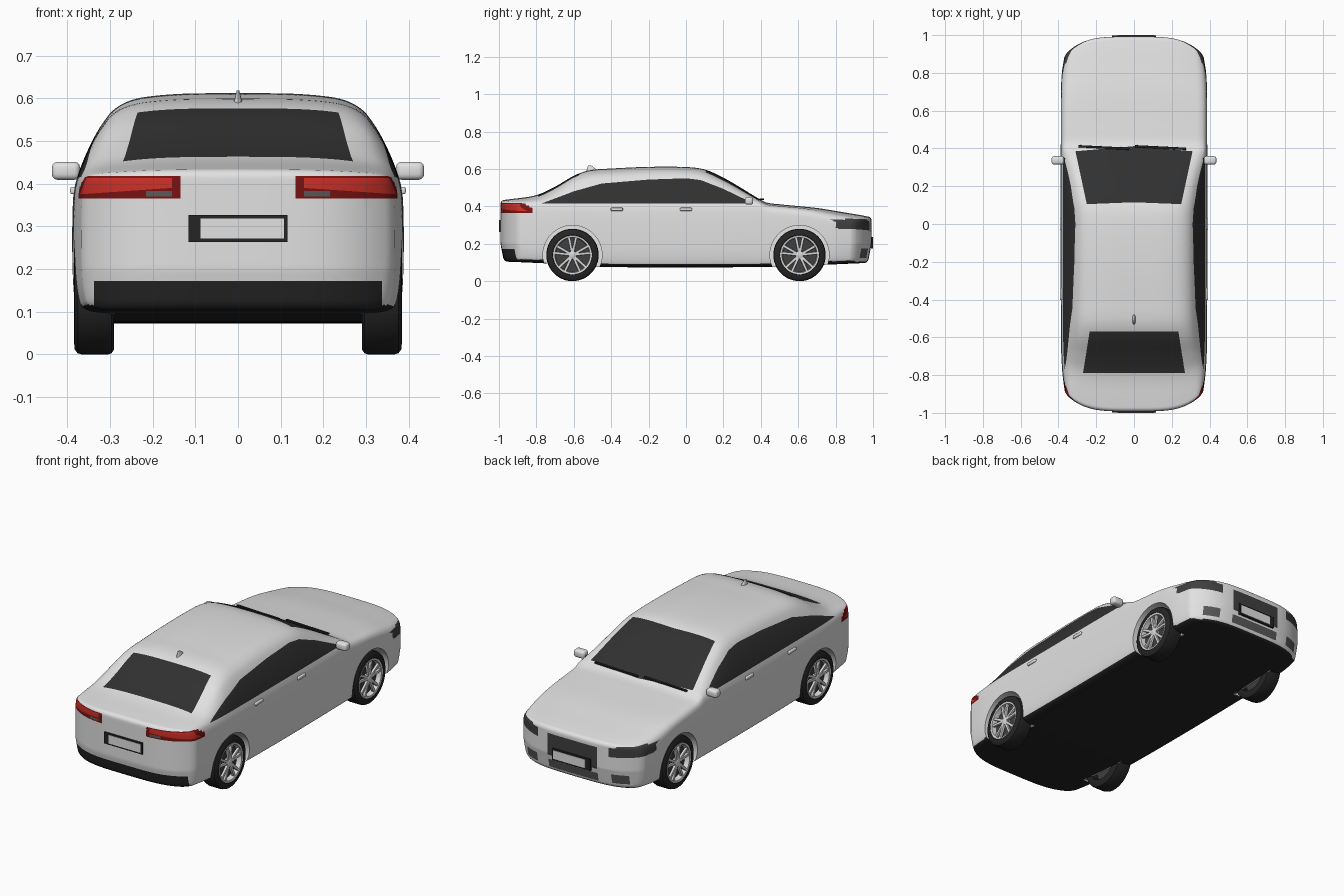
import bpy, bmesh, math
from mathutils import Vector, Matrix

if "Cube" in bpy.data.objects:
    bpy.data.objects.remove(bpy.data.objects["Cube"])


def material(name, r, g, b):
    m = bpy.data.materials.new(name)
    m.use_nodes = True
    m.diffuse_color = (r, g, b, 1)
    node = next(n for n in m.node_tree.nodes if n.type == 'BSDF_PRINCIPLED')
    node.inputs["Base Color"].default_value = (r, g, b, 1)
    node.inputs["Roughness"].default_value = 0.6
    return m


PAINT = material("silver_white_paint", .76, .76, .76)
GLASS = material("dark_glass", .03, .03, .03)
BLACK = material("black_trim", .018, .018, .018)
RED = material("bright_red_lens", .62, .03, .02)
DARK_RED = material("dark_red_lens", .19, .006, .006)
LAMP = material("dark_grey_lamp", .05, .05, .05)
GREY = material("mid_grey_mesh", .1, .1, .1)
WHITE = material("white", .95, .95, .95)
ALLOY = material("alloy", .7, .7, .7)
SLOTS = [PAINT, GLASS, BLACK, RED, DARK_RED, LAMP, GREY, WHITE]


def finish(name, bm, mats, angle=35):
    me = bpy.data.meshes.new(name)
    bm.to_mesh(me)
    bm.free()
    for m in mats:
        me.materials.append(m)
    ob = bpy.data.objects.new(name, me)
    bpy.context.collection.objects.link(ob)
    smooth(ob, angle)
    return ob


def smooth(ob, angle=35):
    bpy.ops.object.select_all(action='DESELECT')
    ob.select_set(True)
    bpy.context.view_layer.objects.active = ob
    bpy.ops.object.shade_smooth_by_angle(angle=math.radians(angle))


def box(name, centre, size, mat, bevel=0.0, rot=None):
    bm = bmesh.new()
    bmesh.ops.create_cube(bm, size=1)
    bmesh.ops.scale(bm, vec=size, verts=bm.verts)
    if bevel:
        bmesh.ops.bevel(bm, geom=bm.edges[:], offset=bevel, segments=3,
                        affect='EDGES', profile=0.5)
    if rot:
        bmesh.ops.rotate(bm, matrix=rot, verts=bm.verts)
    bmesh.ops.translate(bm, vec=centre, verts=bm.verts)
    return finish(name, bm, [mat])


def lathe(name, profile, side, centre, mat, closed=True):
    """Spin (x, radius) pairs around the x axis."""
    bm = bmesh.new()
    n = 48
    rings = [[bm.verts.new((side * x, centre[0] + r * math.cos(math.tau * i / n),
                            centre[1] + r * math.sin(math.tau * i / n)))
              for i in range(n)] for x, r in profile]
    pairs = list(zip(rings, rings[1:])) + ([(rings[-1], rings[0])] if closed else [])
    for a, b in pairs:
        for i in range(n):
            bm.faces.new((a[i], a[(i + 1) % n], b[(i + 1) % n], b[i]))
    if not closed:
        bm.faces.new(rings[0])
        bm.faces.new(rings[-1])
    bmesh.ops.recalc_face_normals(bm, faces=bm.faces)
    return finish(name, bm, [mat])


def curve(table, y):
    """Smooth interpolation through a table of (y, value)."""
    y = max(table[0][0], min(table[-1][0], y))
    k = max(i for i in range(len(table) - 1) if table[i][0] <= y)
    slope = lambda i: ((table[min(i + 1, len(table) - 1)][1] - table[max(i - 1, 0)][1])
                       / (table[min(i + 1, len(table) - 1)][0] - table[max(i - 1, 0)][0]))
    (a, p), (b, q) = table[k], table[k + 1]
    h, t = b - a, (y - a) / (b - a)
    return ((2*t**3 - 3*t**2 + 1) * p + (t**3 - 2*t**2 + t) * h * slope(k)
            + (3*t**2 - 2*t**3) * q + (t**3 - t**2) * h * slope(k + 1))


def lerp(a, b, t):
    return a + (b - a) * t


# Body: side outline, floor line and plan width along the length
TOP = [(-1, .432), (-.95, .437), (-.8, .46), (-.7, .505), (-.6, .563), (-.52, .592), (-.4, .602),
       (-.2, .611), (0, .61), (.1, .597), (.2, .553), (.3, .495), (.39, .44), (.43, .42),
       (.5, .411), (.7, .391), (.85, .367), (.95, .35), (1, .338)]
FLOOR = [(-1, .105), (-.75, .095), (-.45, .076), (.45, .076), (.75, .088), (1, .098)]
WIDTH = [(-1, .365), (-.85, .38), (-.6, .387), (.7, .387), (.88, .382), (1, .366)]


def half_section(y):
    zt, zb, w = curve(TOP, y), curve(FLOOR, y), curve(WIDTH, y)
    zs = min(.412, zt - .025)
    h = zt - zs
    f = min(1, h / .2)
    pts = [(0, zb), (.6 * w, zb), (.95 * w, zb), (.985 * w, zb + .04), (w, .2), (w, min(.34, zs - .04)),
           (.985 * w, zs - .004), (lerp(.93 * w, .333, f), zs + h * .55),
           (lerp(.82 * w, .277, f), zt - lerp(.006, .018, f)),
           (lerp(.5 * w, .16, f), zt - .001), (0, zt)]
    for _ in range(3):
        new = [pts[0]]
        for a, b in zip(pts, pts[1:]):
            new += [(lerp(a[0], b[0], t), lerp(a[1], b[1], t)) for t in (.25, .75)]
        pts = new + [pts[-1]]
    return pts


# Each row is (section y, actual y, inset, scale); ends roll over into a cap
R, REAR, FRONT = .022, -.992, .992
arc = [math.pi / 2 * i / 5 for i in range(1, 6)]
shrink = [1 - i / 14 for i in range(1, 14)] + [.015]


def end_rows(y, d):
    start = y - d * R
    rows = [(start, start + d * R * math.sin(a), R * (1 - math.cos(a)), 1) for a in arc]
    return rows + [(start, y, R, s) for s in shrink]


a, b = REAR + R, FRONT - R
rows = end_rows(REAR, -1)[::-1]
rows += [(lerp(a, b, i / 110),) * 2 + (0, 1) for i in range(111)]
rows += end_rows(FRONT, 1)

bm = bmesh.new()
rings = []
for ys, y, inset, s in rows:
    half = half_section(ys)
    loop = half + [(-x, z) for x, z in half[-2:0:-1]]
    zc, hz = (half[0][1] + half[-1][1]) / 2, (half[-1][1] - half[0][1]) / 2
    ring = []
    for x, z in loop:
        x *= s * (1 - inset / .37)
        z = zc + (z - zc) * s * (1 - inset / hz)
        bow = .12 * max(0, (abs(y) - .6) / .4) * (abs(x) / .385) ** 4
        tuck = .1 * max(0, abs(y) - .8) * max(0, (.2 - z) / .1)
        ring.append(bm.verts.new((x, y - math.copysign(bow + tuck, y), z)))
    rings.append(ring)
n = len(rings[0])
for p, q in zip(rings, rings[1:]):
    for i in range(n):
        bm.faces.new((p[i], p[(i + 1) % n], q[(i + 1) % n], q[i]))
bm.faces.new(rings[0])
bm.faces.new(rings[-1])
bmesh.ops.recalc_face_normals(bm, faces=bm.faces)
body = finish("body", bm, SLOTS)

# Wheel arches
AXLE, HUB, ARCH = .607, .14, .158
cutters = []
for s in (-1, 1):
    for y in (-AXLE, AXLE):
        c = lathe("arch_cutter", [(.3, ARCH), (.6, ARCH)], s, (y, HUB), WHITE, closed=False)
        c.hide_render = True
        cutters.append(c)
        mod = body.modifiers.new("arch", 'BOOLEAN')
        mod.operation, mod.solver, mod.object = 'DIFFERENCE', 'EXACT', c
cut = bpy.data.meshes.new_from_object(body.evaluated_get(bpy.context.evaluated_depsgraph_get()))
body.modifiers.clear()
body.data = cut
for c in cutters:
    bpy.data.objects.remove(c)
cut.materials.clear()
for m in SLOTS:
    cut.materials.append(m)

bm = bmesh.new()
bm.from_mesh(cut)
for f in bm.faces:
    c = f.calc_center_median()
    well = abs(c.x) > .29 and math.hypot(abs(c.y) - AXLE, c.z - HUB) < ARCH
    under = f.normal.z < -.6 or c.z < .084
    f.material_index = SLOTS.index(WHITE if well else BLACK if under else PAINT)


def paint(poly, axis, side, mat, facing=.12):
    """Cut a polygon outline into the faces turned along an axis and colour the inside."""
    u, v = [i for i in range(3) if i != axis]
    lo = [min(p[i] for p in poly) - .04 for i in (0, 1)]
    hi = [max(p[i] for p in poly) + .04 for i in (0, 1)]

    def near():
        bm.normal_update()
        for f in bm.faces:
            if f.normal[axis] * side > facing and f.material_index != SLOTS.index(WHITE):
                c = f.calc_center_median()
                if lo[0] < c[u] < hi[0] and lo[1] < c[v] < hi[1] and c[axis] * side > 0:
                    yield f, c[u], c[v]

    edges = list(zip(poly, poly[1:] + poly[:1]))
    for p, q in edges:
        co, no = Vector(), Vector()
        co[u], co[v] = p
        no[u], no[v] = q[1] - p[1], p[0] - q[0]
        faces = [f for f, _, _ in near()]
        geom = set(faces) | {e for f in faces for e in f.edges} | {w for f in faces for w in f.verts}
        bmesh.ops.bisect_plane(bm, geom=list(geom), dist=1e-5, plane_co=co, plane_no=no.normalized())
    for f, x, y in near():
        hits = [(p[1] > y) != (q[1] > y) and x < p[0] + (y - p[1]) * (q[0] - p[0]) / (q[1] - p[1])
                for p, q in edges]
        if sum(hits) % 2:
            f.material_index = SLOTS.index(mat)


def rect(a, b, c, d):
    return [(a, c), (b, c), (b, d), (a, d)]


# Windows
paint([(-.31, .385), (0, .412), (.31, .385), (.25, .105), (0, .115), (-.25, .105)], 2, 1, GLASS, .3)
paint([(-.27, -.79), (.27, -.79), (.235, -.57), (-.235, -.57)], 2, 1, GLASS, .3)
# Bumper inserts and grille
paint(rect(-.337, .337, .104, .172), 1, -1, BLACK)
paint(rect(-.15, .15, .19, .31), 1, 1, LAMP)
paint(rect(-.15, .15, .12, .165), 1, 1, GREY)
for s in (-1, 1):
    paint([(-.77, .416), (.36, .416), (.2, .493), (.08, .54), (0, .55), (-.2, .543),
           (-.45, .522), (-.6, .48)], 0, s, GLASS)
    # Tail lamps wrap around the corners
    paint([(s * x, z) for x, z in rect(.135, .4, .365, .418)], 1, -1, DARK_RED)
    paint(rect(-1, -.87, .368, .415), 0, s, DARK_RED, .3)
    paint([(s * x, z) for x, z in [(.155, .39), (.37, .375), (.355, .413), (.155, .413)]], 1, -1, RED)
    paint(rect(-.95, -.885, .385, .405), 0, s, RED, .5)
    paint([(s * x, z) for x, z in rect(.155, .215, .37, .383)], 1, -1, GREY)
    # Headlamps and fog lamps
    paint([(s * x, z) for x, z in [(.215, .27), (.4, .28), (.4, .33), (.215, .32)]], 1, 1, LAMP)
    paint([(.85, .305), (.88, .28), (1, .27), (1, .33), (.85, .335)], 0, s, LAMP, .3)
    paint([(s * x, z) for x, z in rect(.225, .31, .125, .175)], 1, 1, GREY)
bm.to_mesh(cut)
bm.free()
smooth(body, 40)

# Number plates
for name, y, z, d in (("rear", -.994, .295, -1), ("front", .994, .205, 1)):
    box(name + "_plate_frame", (0, y, z), (.232, .01, .063), BLACK)
    box(name + "_plate_panel", (.01, y + d * .004, z), (.195, .006, .047), PAINT)

# Wheels
for s in (-1, 1):
    for y, end in ((-AXLE, "rear"), (AXLE, "front")):
        c = (y, HUB)
        lathe(end + "_tyre", [(.29, .1), (.29, .128), (.296, .137), (.305, .14), (.366, .14),
                              (.376, .137), (.383, .127), (.384, .106), (.372, .1)], s, c, BLACK)
        lathe(end + "_rim", [(.37, .104), (.384, .104), (.382, .094), (.35, .09), (.35, .1)], s, c, ALLOY)
        lathe(end + "_wheel_back", [(.34, .1), (.355, .1)], s, c, LAMP, closed=False)
        lathe(end + "_hub", [(.35, .022), (.376, .022), (.38, .016)], s, c, ALLOY, closed=False)
        for k in range(5):
            for lean in (-.2, .2):
                ang = math.tau * k / 5 + lean
                rot = Matrix.Rotation(ang, 3, 'X')
                mid = rot @ Vector((0, 0, .056))
                box(end + "_spoke", (s * .371, y + mid.y, HUB + mid.z), (.014, .014, .08), ALLOY, .002, rot)

# Mirrors and door handles
for s in (-1, 1):
    box("door_mirror", (s * .403, .337, .43), (.066, .044, .042), PAINT, .013)
    box("mirror_arm", (s * .368, .34, .42), (.05, .02, .014), BLACK, .004)
    for y in (-.37, 0):
        box("door_handle", (s * .386, y, .384), (.014, .065, .017), PAINT, .005)

# Roof aerial fin
bm = bmesh.new()
bmesh.ops.create_cone(bm, cap_ends=True, segments=16, radius1=.011, radius2=.003, depth=.03)
for v in bm.verts:
    v.co.y = v.co.y * 3 - (.015 if v.co.z > 0 else 0)
bmesh.ops.translate(bm, vec=(0, -.5, .603), verts=bm.verts)
finish("aerial_fin", bm, [PAINT])

# Wipers along the base of the windscreen
for x in (-.16, .14):
    box("wiper", (x, .405, .437), (.27, .012, .008), BLACK, .002, Matrix.Rotation(-.05, 3, 'Z'))
